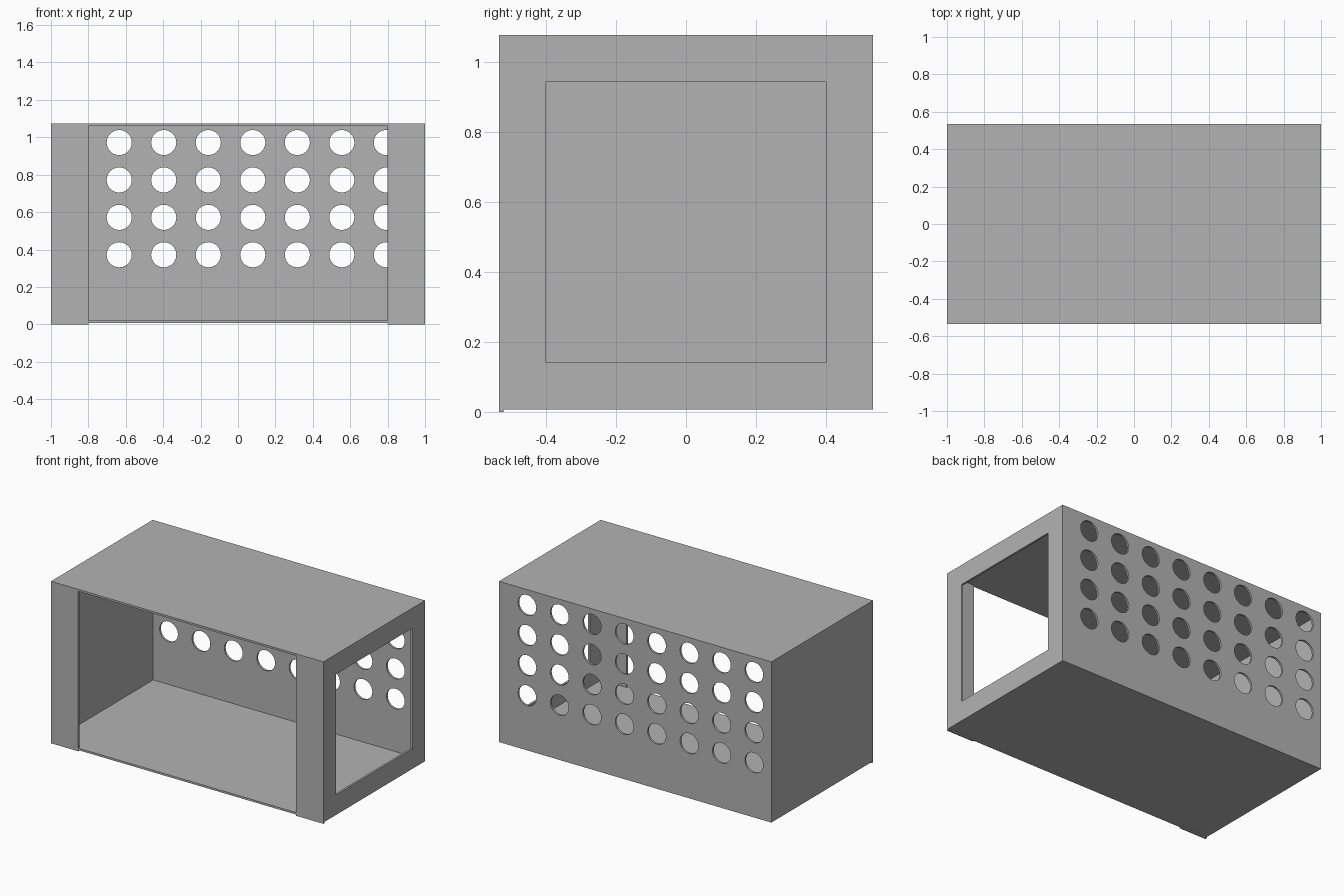
import bpy, bmesh, math
from mathutils import Matrix, Vector

if "Cube" in bpy.data.objects:
    bpy.data.objects.remove(bpy.data.objects["Cube"], do_unlink=True)

GREY = (0.45, 0.45, 0.45, 1)
grey = bpy.data.materials.new("plain grey")
grey.use_nodes = True
grey.diffuse_color = GREY
grey.node_tree.nodes["Principled BSDF"].inputs["Base Color"].default_value = GREY

WALL = 0.0133
BASE, TOP = 0.008, 1.075
HALF_Y = 0.5335
MID_Z = (BASE + TOP) / 2


def finish(name, bm):
    mesh = bpy.data.meshes.new(name)
    bm.to_mesh(mesh)
    bm.free()
    mesh.materials.append(grey)
    ob = bpy.data.objects.new(name, mesh)
    bpy.context.collection.objects.link(ob)
    return ob


def box(name, low, high):
    low, high = Vector(low), Vector(high)
    bm = bmesh.new()
    bmesh.ops.create_cube(bm, size=1, matrix=Matrix.Translation((low + high) / 2)
                          @ Matrix.Diagonal((high - low).to_4d()))
    return finish(name, bm)


def cut(target, cutter):
    cutter.hide_render = True
    mod = target.modifiers.new("cut", 'BOOLEAN')
    mod.operation, mod.solver, mod.object = 'DIFFERENCE', 'EXACT', cutter
    bpy.context.view_layer.objects.active = target
    bpy.ops.object.modifier_apply(modifier=mod.name)
    bpy.data.objects.remove(cutter, do_unlink=True)


# Hollow shell with thin walls all round
shell = box("shell", (-1, -HALF_Y, BASE), (1, HALF_Y, TOP))
inner_low, inner_high = BASE + WALL, TOP - WALL
cut(shell, box("cavity", (-1 + WALL, -HALF_Y + WALL, inner_low),
               (1 - WALL, HALF_Y - WALL, inner_high)))

# Wide front opening, leaving a post at each end
cut(shell, box("front_opening", (-0.8, -HALF_Y - 0.1, inner_low),
               (0.8, -HALF_Y + 0.1, inner_high)))

# Square window in the left end
cut(shell, box("end_window", (0.9, -0.4, MID_Z - 0.4), (1.1, 0.4, MID_Z + 0.4)))

# Grid of round holes through the back wall
bm = bmesh.new()
for col in range(8):
    for row in range(4):
        place = Matrix.Translation((-0.873 + 0.238 * col, HALF_Y, 0.372 + 0.2 * row))
        bmesh.ops.create_cone(bm, cap_ends=True, segments=48, radius1=0.067, radius2=0.067,
                              depth=0.1, matrix=place @ Matrix.Rotation(math.pi / 2, 4, 'X'))
cut(shell, finish("back_holes", bm))

# Thin feet under the front posts
for name, x in (("right_foot", -0.9), ("left_foot", 0.9)):
    box(name, (x - 0.1, -HALF_Y, 0), (x + 0.1, -HALF_Y + WALL, BASE))

# Smooth hole rims, keeping every corner crisp
bpy.ops.object.select_all(action='DESELECT')
shell.select_set(True)
bpy.context.view_layer.objects.active = shell
bpy.ops.object.shade_smooth_by_angle(angle=math.radians(30))
